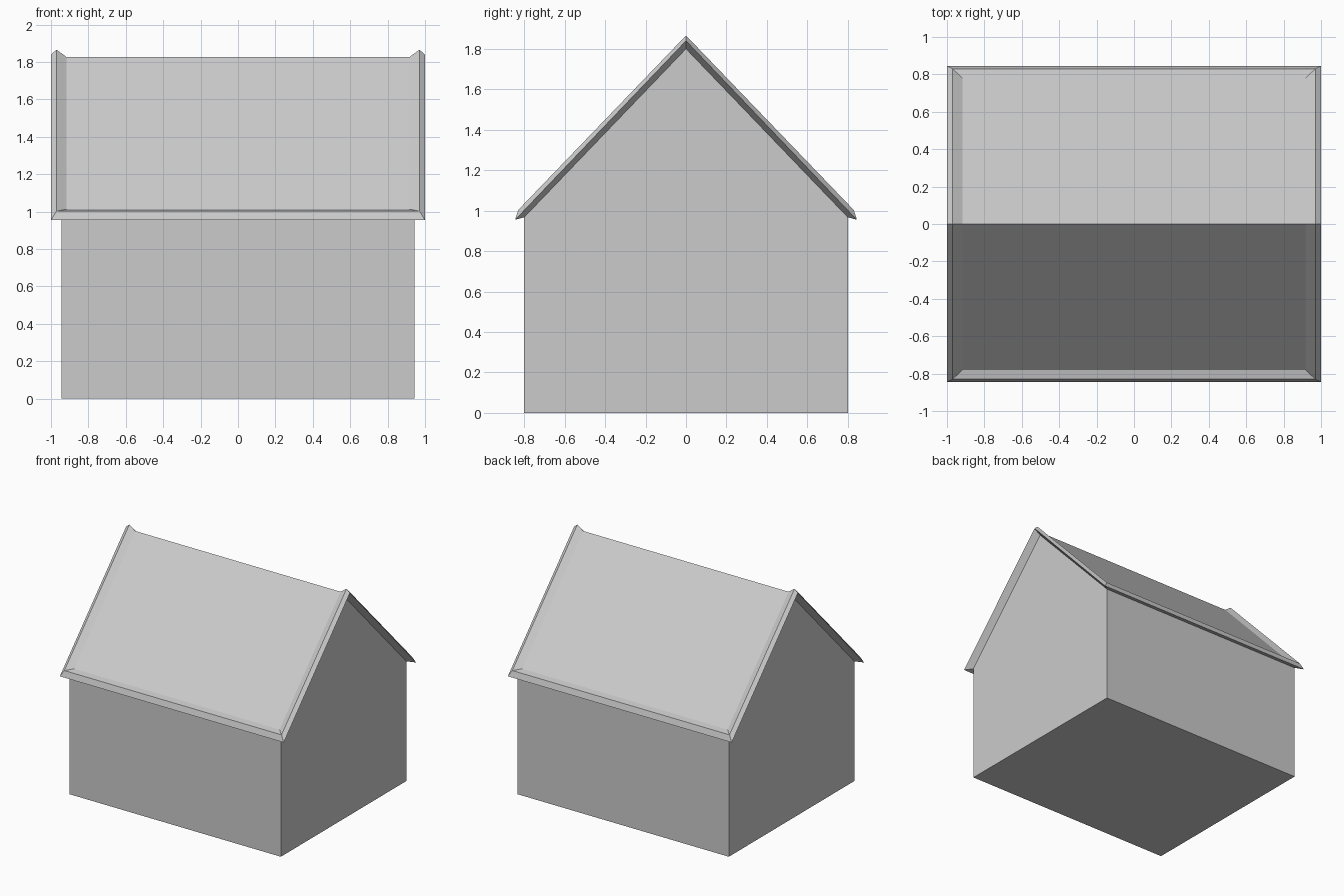
import bpy

if "Cube" in bpy.data.objects:
    bpy.data.objects.remove(bpy.data.objects["Cube"])


def gable_loop(x, y, eave, ridge):
    """Rectangle folded along the ridge, counter-clockwise seen from above."""
    return [(x, -y, eave), (x, 0, ridge), (x, y, eave),
            (-x, y, eave), (-x, 0, ridge), (-x, -y, eave)]


def make_object(name, verts, faces):
    mesh = bpy.data.meshes.new(name)
    mesh.from_pydata(verts, [], faces)
    mesh.update()
    obj = bpy.data.objects.new(name, mesh)
    bpy.context.collection.objects.link(obj)
    return obj


WALL_X, WALL_Y, EAVE, RIDGE = 0.943, 0.80, 0.967, 1.80

# Walls: four base corners below the folded top edge, gable ends as pentagons
base = [(WALL_X, -WALL_Y, 0), (WALL_X, WALL_Y, 0),
        (-WALL_X, WALL_Y, 0), (-WALL_X, -WALL_Y, 0)]
top = gable_loop(WALL_X, WALL_Y, EAVE, RIDGE)
make_object("house_walls", base + top, [
    (3, 2, 1, 0),
    (0, 1, 6, 5, 4), (2, 3, 9, 8, 7),
    (1, 2, 7, 6), (3, 0, 4, 9),
])

# Roof: soffit, outer edge, raised rim and recessed panel outlines
loops = [
    gable_loop(WALL_X, WALL_Y, EAVE, RIDGE),
    gable_loop(1.00, 0.845, 0.955, 1.84),
    gable_loop(0.97, 0.83, 1.003, 1.866),
    gable_loop(0.917, 0.78, 1.013, 1.827),
]
verts = [v for loop in loops for v in loop]
faces = []
for k in range(len(loops) - 1):
    a, b = 6 * k, 6 * (k + 1)
    for i in range(6):
        j = (i + 1) % 6
        faces.append((a + i, a + j, b + j, b + i))

# Two sloping roof panels meeting at the ridge
p = 6 * (len(loops) - 1)
faces += [(p, p + 1, p + 4, p + 5), (p + 1, p + 2, p + 3, p + 4)]
make_object("roof", verts, faces)
